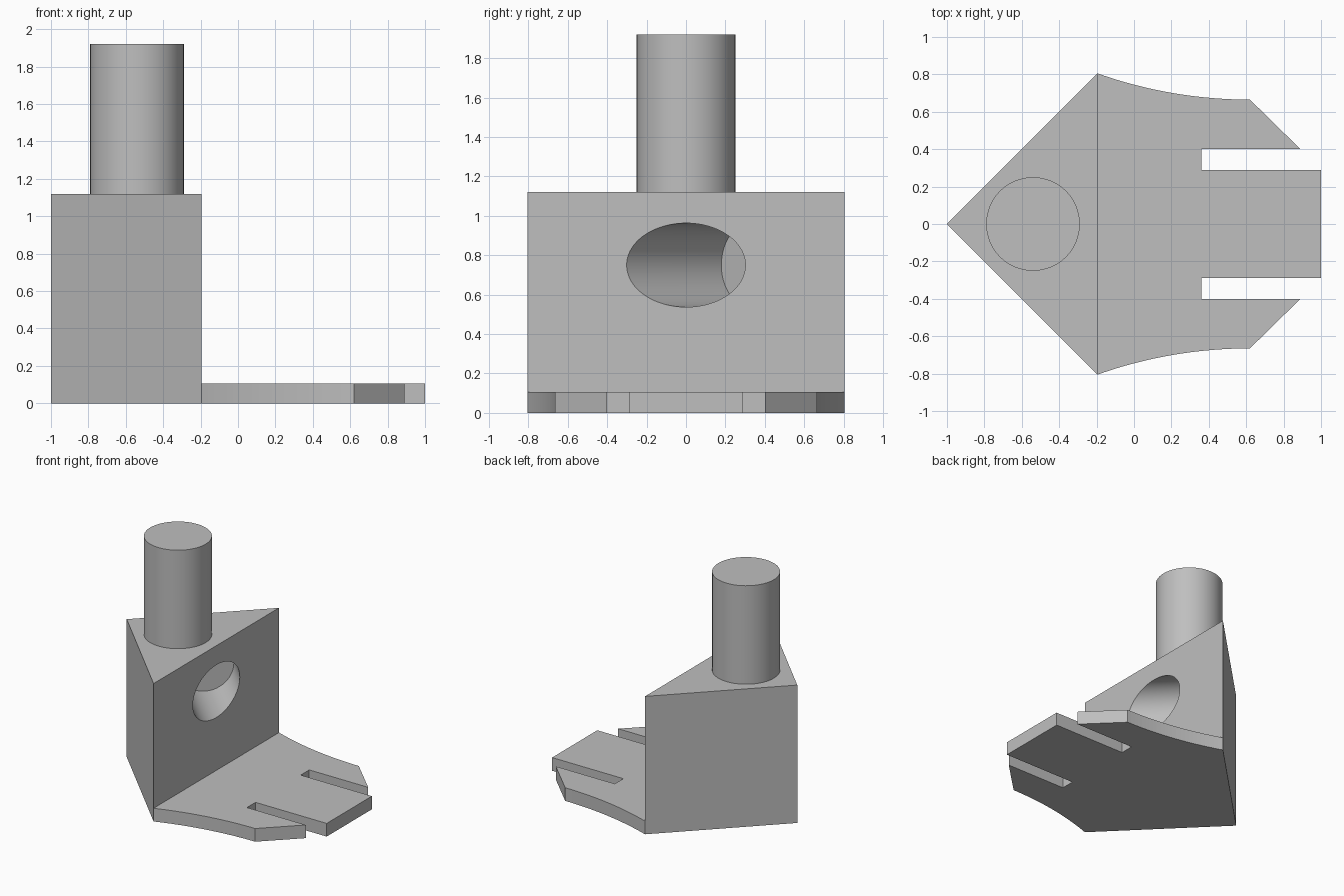
import bpy, bmesh, math
from mathutils import Vector

default = bpy.data.objects.get("Cube")
if default:
    bpy.data.objects.remove(default, do_unlink=True)

grey = bpy.data.materials.new("plain grey")
grey.use_nodes = True
colour = (0.52, 0.52, 0.52, 1)
grey.diffuse_color = colour
grey.node_tree.nodes["Principled BSDF"].inputs["Base Color"].default_value = colour


def prism(name, outline, height):
    """Extrude a flat outline upward from the ground."""
    bm = bmesh.new()
    base = bm.faces.new([bm.verts.new((x, y, 0)) for x, y in outline])
    top = bmesh.ops.extrude_face_region(bm, geom=[base])["geom"]
    verts = [v for v in top if isinstance(v, bmesh.types.BMVert)]
    bmesh.ops.translate(bm, verts=verts, vec=(0, 0, height))
    bmesh.ops.recalc_face_normals(bm, faces=bm.faces)
    mesh = bpy.data.meshes.new(name)
    bm.to_mesh(mesh)
    bm.free()
    obj = bpy.data.objects.new(name, mesh)
    bpy.context.collection.objects.link(obj)
    mesh.materials.append(grey)
    return obj


def cylinder(name, start, end, radius):
    """Round bar between two points, smooth on its side."""
    start, end = Vector(start), Vector(end)
    axis = end - start
    bpy.ops.mesh.primitive_cylinder_add(
        vertices=96, radius=radius, depth=axis.length, location=(start + end) / 2,
        rotation=axis.to_track_quat("Z", "Y").to_euler())
    obj = bpy.context.object
    obj.name = name
    obj.data.materials.append(grey)
    bpy.ops.object.shade_smooth_by_angle(angle=math.radians(30))
    return obj


back_x, half_width, plate_height, block_height = -0.195, 0.805, 0.107, 1.12

# Triangular block
block = prism("wedge_block", [(-1, 0), (back_x, -half_width), (back_x, half_width)],
              block_height)

# Slanted blind hole, square to the +y side of the block
bore = cylinder("bore_cutter", (0.2, -0.395, 0.75), (-0.525, 0.33, 0.75), 0.213)
cut = block.modifiers.new("bore", "BOOLEAN")
cut.operation = "DIFFERENCE"
cut.solver = "EXACT"
cut.object = bore
bpy.context.view_layer.objects.active = block
bpy.ops.object.modifier_apply(modifier=cut.name)
bpy.data.objects.remove(bore, do_unlink=True)
bpy.ops.object.select_all(action="DESELECT")
block.select_set(True)
bpy.ops.object.shade_smooth_by_angle(angle=math.radians(30))

# Base plate: concave sides, chamfered corners and two slots
curve_end, curve_y = 0.62, 0.665
span, rise = curve_end - back_x, half_width - curve_y
radius = (span ** 2 + rise ** 2) / (2 * rise)
steps = 24
side = []
for i in range(steps + 1):
    d = span * (1 - i / steps)
    side.append((curve_end - d, curve_y + radius - math.sqrt(radius ** 2 - d ** 2)))
side += [(0.89, 0.4), (0.36, 0.4), (0.36, 0.29), (1, 0.29)]
prism("base_plate", side + [(x, -y) for x, y in reversed(side)], plate_height)

# Upright post
cylinder("post", (-0.54, 0, block_height), (-0.54, 0, 1.92), 0.25)
